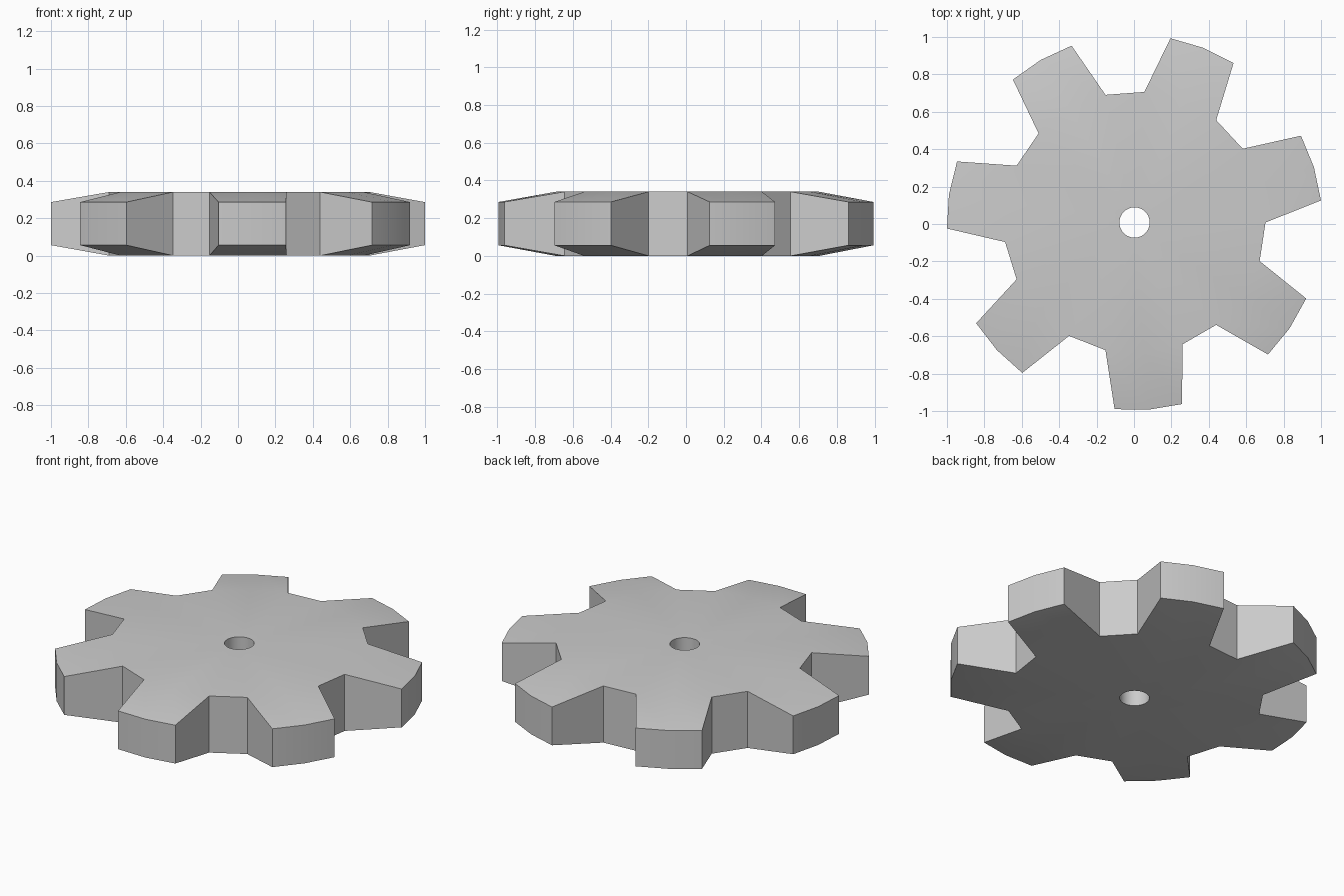
import bpy, bmesh
from math import sin, cos, radians, pi

if "Cube" in bpy.data.objects:
    bpy.data.objects.remove(bpy.data.objects["Cube"])

TEETH = 7
SECT = 3 * TEETH              # root circle sides: two per tooth, one per gap
STEP = 2 * pi / SECT
CX, CY = 0.003, 0.008         # hub position that centres the bounds
R_HOLE, R_ROOT, R_TIP = 0.081, 0.70, 1.0036
TIP_HALF = radians(10.4)

bm = bmesh.new()


def pair(r, a, z0, z1):
    """Bottom and top vertex at one polar position."""
    x, y = CX + r * cos(a), CY + r * sin(a)
    return bm.verts.new((x, y, z0)), bm.verts.new((x, y, z1))


def caps(points):
    """Top and bottom faces over a counter-clockwise loop of pairs."""
    bm.faces.new([p[1] for p in points])
    bm.faces.new([p[0] for p in reversed(points)])


def wall(a, b):
    bm.faces.new((a[0], b[0], b[1], a[1]))


hole = [pair(R_HOLE, i * STEP / 2, 0, 0.34) for i in range(2 * SECT)]
root = [pair(R_ROOT, i * STEP, 0, 0.34) for i in range(SECT)]

# Flat disc with the shaft hole
for i in range(SECT):
    h = [hole[(2 * i + k) % (2 * SECT)] for k in range(3)]
    caps([root[i], root[(i + 1) % SECT], h[2], h[1], h[0]])
    wall(h[1], h[0])
    wall(h[2], h[1])

# Tapered teeth and the gaps between them
for t in range(TEETH):
    base = [root[(3 * t + k) % SECT] for k in range(4)]
    mid = (3 * t + 1) * STEP
    tip = [pair(R_TIP, mid + k * TIP_HALF, 0.056, 0.286) for k in (-1, 0, 1)]
    for k in range(2):
        caps([base[k], tip[k], tip[k + 1], base[k + 1]])
        wall(tip[k], tip[k + 1])
    wall(base[0], tip[0])
    wall(tip[2], base[2])
    wall(base[2], base[3])

bmesh.ops.recalc_face_normals(bm, faces=bm.faces)
mesh = bpy.data.meshes.new("gear_wheel")
bm.to_mesh(mesh)
bm.free()
gear = bpy.data.objects.new("gear_wheel", mesh)
bpy.context.collection.objects.link(gear)
bpy.context.view_layer.objects.active = gear
gear.select_set(True)
bpy.ops.object.shade_smooth_by_angle(angle=radians(30))
